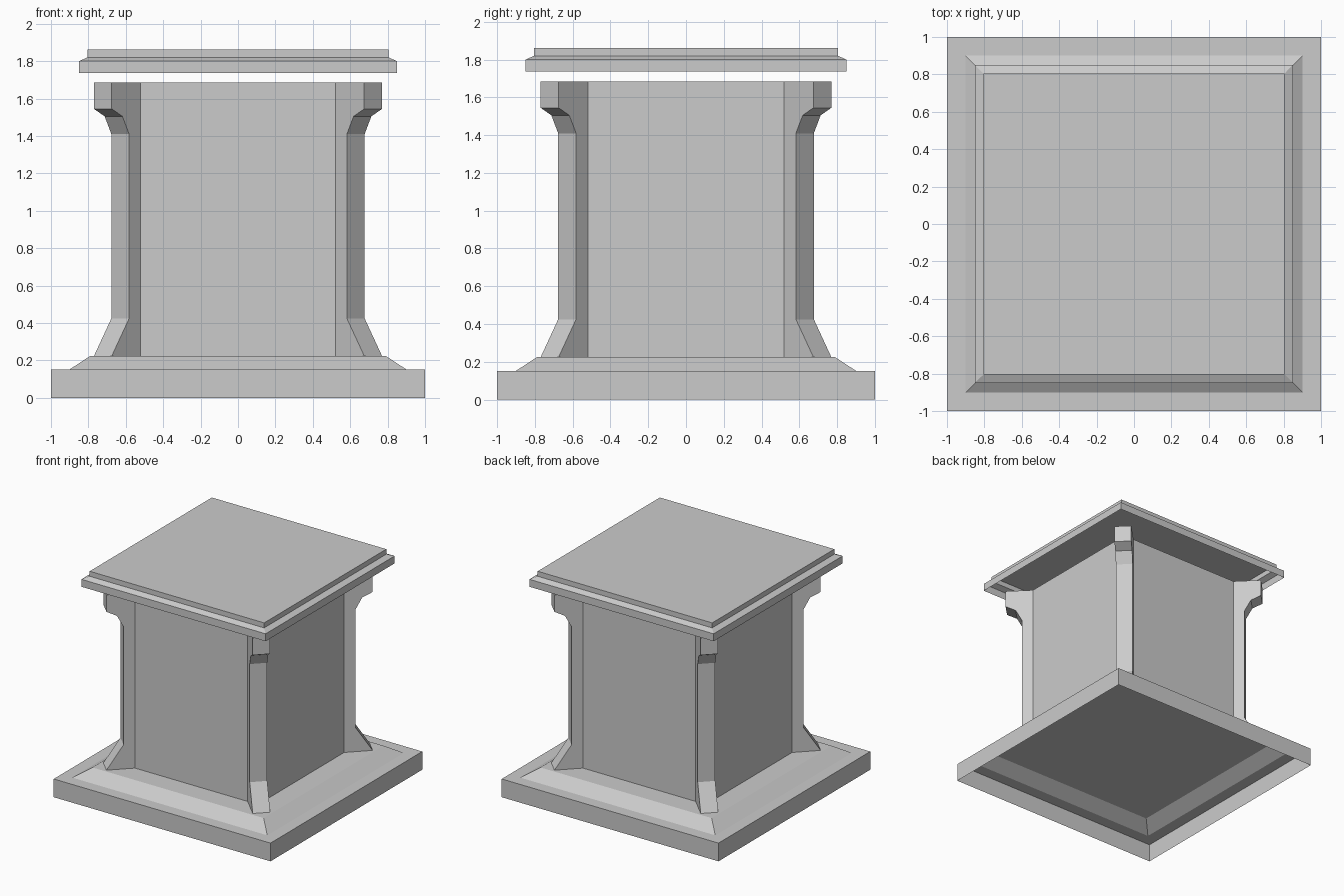
import bpy
import bmesh
from math import pi, sqrt
from mathutils import Matrix

cube = bpy.data.objects.get("Cube")
if cube:
    bpy.data.objects.remove(cube, do_unlink=True)

stone = bpy.data.materials.new("grey stone")
stone.use_nodes = True
stone.diffuse_color = (0.6, 0.6, 0.6, 1)
bsdf = stone.node_tree.nodes["Principled BSDF"]
bsdf.inputs["Base Color"].default_value = stone.diffuse_color
bsdf.inputs["Roughness"].default_value = 0.9


def finish(name, bm):
    mesh = bpy.data.meshes.new(name)
    bm.to_mesh(mesh)
    bm.free()
    mesh.materials.append(stone)
    obj = bpy.data.objects.new(name, mesh)
    bpy.context.collection.objects.link(obj)
    return obj


def stack(name, outlines):
    """Join (outline, height) rings into a shell closed on top, open below."""
    bm = bmesh.new()
    rings = [[bm.verts.new((x, y, z)) for x, y in pts] for pts, z in outlines]
    for low, high in zip(rings, rings[1:]):
        for i in range(len(low)):
            j = (i + 1) % len(low)
            bm.faces.new((low[i], low[j], high[j], high[i]))
    bm.faces.new(rings[-1])
    return finish(name, bm)


def square(h):
    return [(-h, -h), (h, -h), (h, h), (-h, h)]


def chamfered(h, c):
    return [(-c, -h), (c, -h), (h, -c), (h, c), (c, h), (-c, h), (-h, c), (-h, -c)]


# Hollow stepped base with a sloped shoulder
stack("base", [(square(1), 0), (square(1), 0.152),
               (square(0.9), 0.152), (square(0.79), 0.224)])

# Column body, its corners cut where the buttresses meet it
HALF, CUT, TOP = 0.615, 0.52, 1.685
stack("column", [(chamfered(HALF, CUT), 0.224), (chamfered(HALF, CUT), TOP)])

# Hollow cap floating above the column
stack("cap", [(square(0.85), 1.738), (square(0.85), 1.8),
              (square(0.805), 1.82), (square(0.805), 1.862)])

# Diagonal buttresses: flared foot, straight shaft, stepped bracket on top
WIDTH = HALF - CUT
OUTER = [(0.77, 0.224), (0.677, 0.425), (0.677, 1.41),
         (0.713, 1.505), (0.77, 1.545), (0.77, TOP)]
inner = (HALF + CUT) / sqrt(2)
profile = [((2 * a - WIDTH) / sqrt(2), z) for a, z in OUTER]
profile += [(inner, TOP), (inner, 0.224)]

corners = ["back_left", "back_right", "front_right", "front_left"]
for i, corner in enumerate(corners):
    bm = bmesh.new()
    w = WIDTH / sqrt(2)
    face = bm.faces.new([bm.verts.new((r, -w, z)) for r, z in profile])
    new = bmesh.ops.extrude_face_region(bm, geom=[face])["geom"]
    moved = [v for v in new if isinstance(v, bmesh.types.BMVert)]
    bmesh.ops.translate(bm, vec=(0, 2 * w, 0), verts=moved)
    bmesh.ops.recalc_face_normals(bm, faces=bm.faces)
    bm.transform(Matrix.Rotation(pi / 4 + i * pi / 2, 4, "Z"))
    finish(corner + "_buttress", bm)
